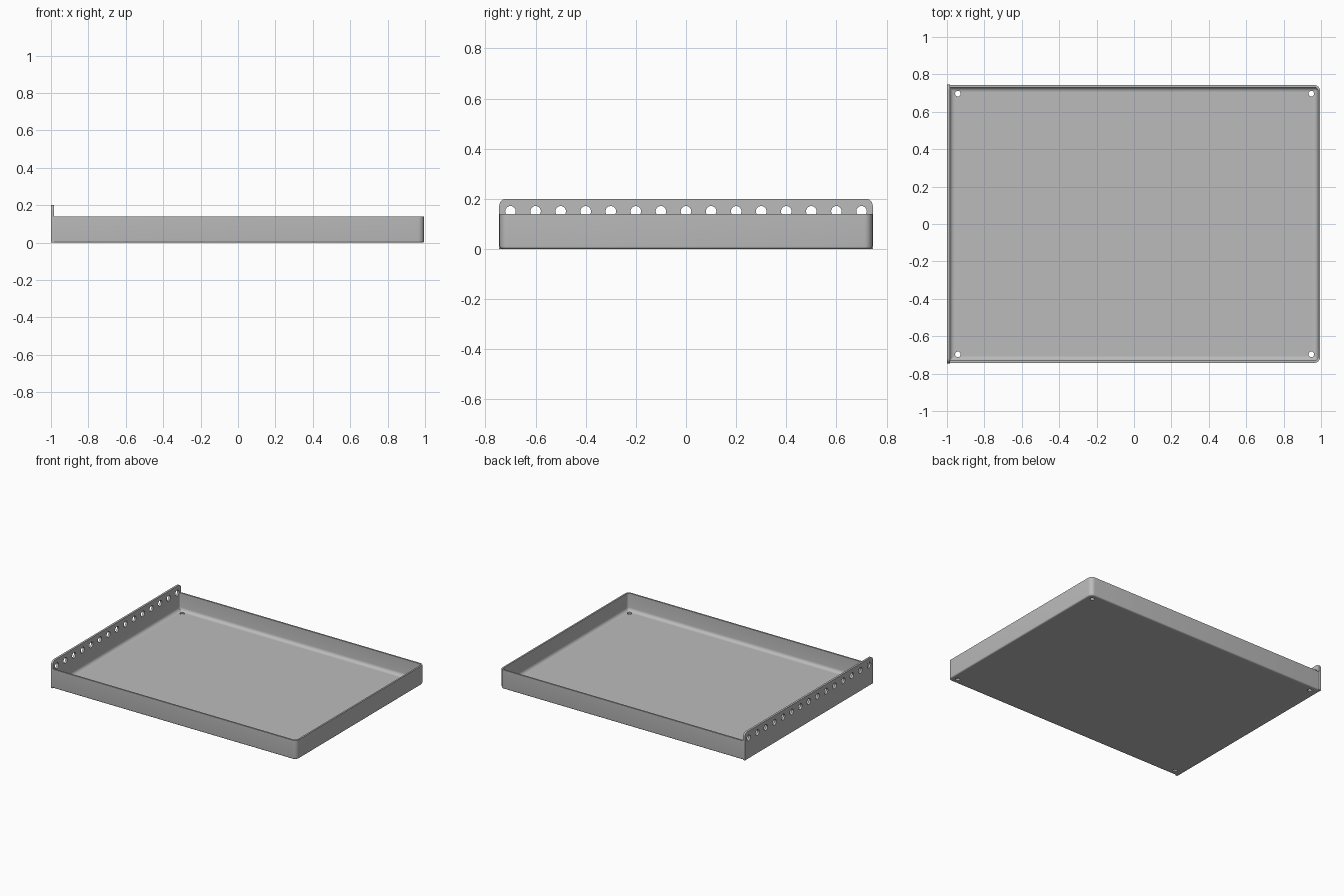
import bpy, bmesh, math
from mathutils import Matrix

if "Cube" in bpy.data.objects:
    bpy.data.objects.remove(bpy.data.objects["Cube"], do_unlink=True)

metal = bpy.data.materials.new("grey metal")
metal.use_nodes = True
GREY = (0.5, 0.5, 0.5, 1)
metal.diffuse_color = GREY
metal.node_tree.nodes["Principled BSDF"].inputs["Base Color"].default_value = GREY

LEFT, RIGHT, DEPTH = -0.997, 0.995, 0.743
WALL, RIM, TOP = 0.012, 0.14, 0.2


def make_object(name, bm):
    bmesh.ops.recalc_face_normals(bm, faces=bm.faces)
    mesh = bpy.data.meshes.new(name)
    bm.to_mesh(mesh)
    bm.free()
    mesh.materials.append(metal)
    obj = bpy.data.objects.new(name, mesh)
    bpy.context.collection.objects.link(obj)
    return obj


def rounded_rect(x0, x1, y0, y1, radii, steps=6):
    """Outline anticlockwise from the lower left, one radius per corner."""
    corners = [(x0, y0, 1, 1), (x1, y0, -1, 1), (x1, y1, -1, -1), (x0, y1, 1, -1)]
    points = []
    for i, ((x, y, sx, sy), r) in enumerate(zip(corners, radii)):
        for k in range(steps + 1):
            a = math.pi * (1 + i / 2 + k / steps / 2)
            points.append((x + sx * r + r * math.cos(a), y + sy * r + r * math.sin(a)))
    return points


def quarter(cx, cz, r, start, steps=5):
    return [(cx + r * math.cos(start + k * math.pi / 2 / steps),
             cz + r * math.sin(start + k * math.pi / 2 / steps)) for k in range(steps + 1)]


# Tray: wall section as (inset, height), swept round the rounded outline
bend, fillet = 0.01, 0.025
section = [(p, z) for p, z in reversed(quarter(bend, bend, bend, math.pi))]
section += [(0, RIM), (WALL, RIM)]
section += quarter(WALL + fillet, WALL + fillet, fillet, math.pi)
bm = bmesh.new()
rings = []
for inset, z in section:
    rl, rr = max(0.02 - inset, 0.001), max(0.032 - inset, 0.004)
    outline = rounded_rect(LEFT + inset, RIGHT - inset, -DEPTH + inset, DEPTH - inset,
                           (rl, rr, rr, rl))
    rings.append([bm.verts.new((x, y, z)) for x, y in outline])
for a, b in zip(rings, rings[1:]):
    for i in range(len(a)):
        j = (i + 1) % len(a)
        bm.faces.new((a[i], a[j], b[j], b[i]))
bm.faces.new(rings[0])
bm.faces.new(rings[-1])
tray = make_object("tray", bm)

# Raised side plate with rounded top corners and a bent lower edge
bm = bmesh.new()
outline = rounded_rect(-0.745, 0.745, 0, TOP, (0.001, 0.001, 0.028, 0.028))
face = bm.faces.new([bm.verts.new((-1, y, z)) for y, z in outline])
extruded = bmesh.ops.extrude_face_region(bm, geom=[face])["geom"]
bmesh.ops.translate(bm, vec=(0.015, 0, 0),
                    verts=[v for v in extruded if isinstance(v, bmesh.types.BMVert)])
lower = [e for e in bm.edges if all(v.co.x < -0.99 and v.co.z < 0.0005 for v in e.verts)
         and e.calc_length() > 1]
bmesh.ops.bevel(bm, geom=lower, offset=0.012, segments=5, affect="EDGES", profile=0.5)
plate = make_object("perforated_side_plate", bm)

# Hole cutters: a row through the plate and one in each floor corner
bm = bmesh.new()


def add_cutter(radius, matrix):
    bmesh.ops.create_cone(bm, cap_ends=True, segments=24, radius1=radius, radius2=radius,
                          depth=0.08, matrix=matrix)


for i in range(-7, 8):
    add_cutter(0.021, Matrix.Translation((-1, i * 0.1, 0.15)) @ Matrix.Rotation(math.pi / 2, 4, "Y"))
for sx in (-1, 1):
    for sy in (-1, 1):
        add_cutter(0.015, Matrix.Translation((0.003 + sx * 0.945, sy * 0.697, 0)))
cutter = make_object("hole_cutter", bm)
cutter.hide_render = True

for obj in (tray, plate):
    bpy.ops.object.select_all(action="DESELECT")
    obj.select_set(True)
    bpy.context.view_layer.objects.active = obj
    mod = obj.modifiers.new("holes", "BOOLEAN")
    mod.operation, mod.solver, mod.object = "DIFFERENCE", "EXACT", cutter
    bpy.ops.object.modifier_apply(modifier=mod.name)
    bpy.ops.object.shade_smooth_by_angle(angle=math.radians(35))
bpy.data.objects.remove(cutter, do_unlink=True)
